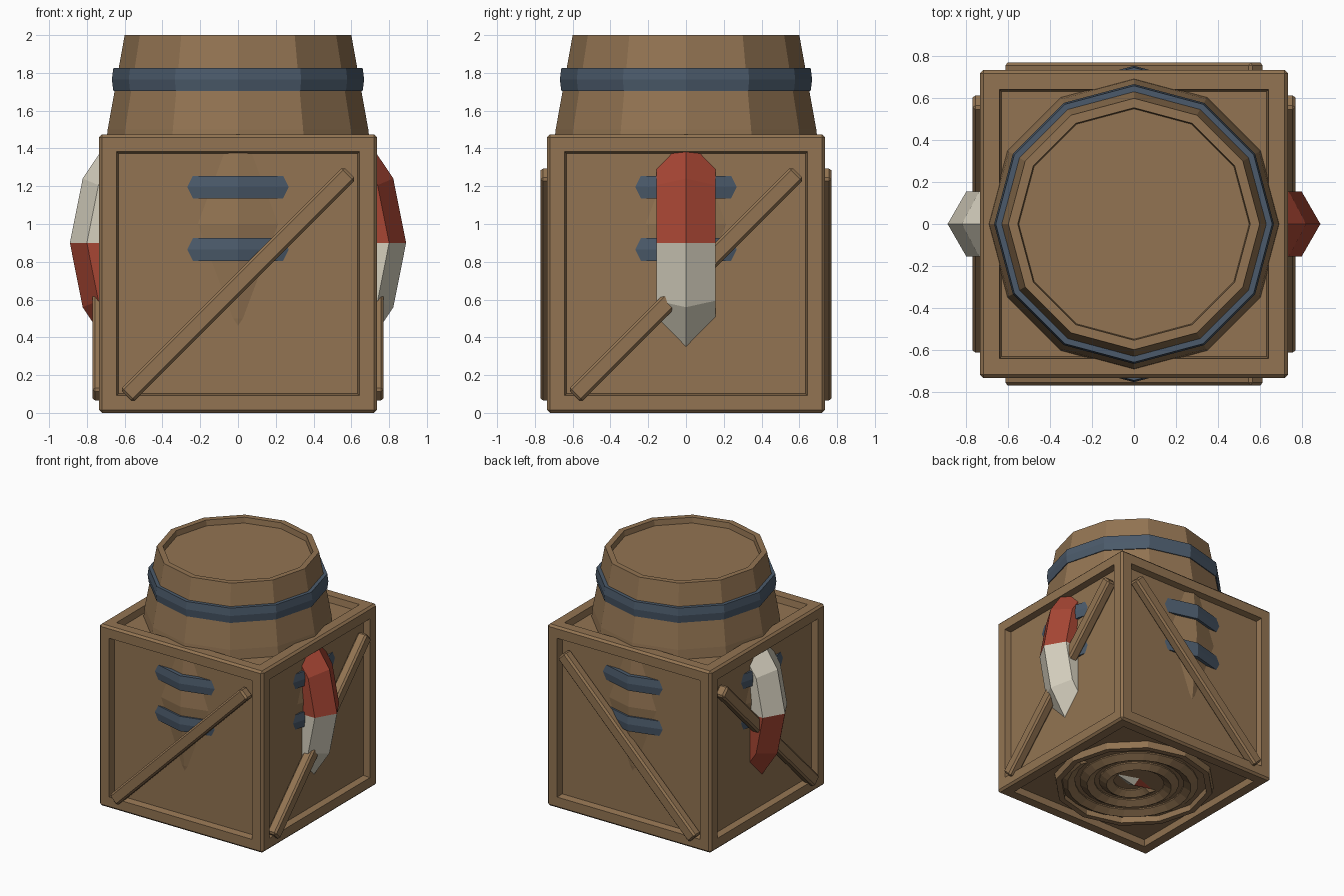
import bpy, bmesh, math
from mathutils import Matrix, Vector

if "Cube" in bpy.data.objects:
    bpy.data.objects.remove(bpy.data.objects["Cube"])

def material(name, rgb):
    m = bpy.data.materials.new(name)
    m.diffuse_color = (*rgb, 1)
    m.use_nodes = True
    m.node_tree.nodes["Principled BSDF"].inputs["Base Color"].default_value = m.diffuse_color
    return m

WOOD = material("wood brown", (0.29, 0.175, 0.085))
METAL = material("hoop steel", (0.07, 0.102, 0.145))
RED = material("float red", (0.39, 0.061, 0.034))
WHITE = material("float white", (0.67, 0.63, 0.515))

def finish(name, bm, *mats):
    bmesh.ops.recalc_face_normals(bm, faces=bm.faces[:])
    me = bpy.data.meshes.new(name)
    bm.to_mesh(me)
    bm.free()
    for m in mats:
        me.materials.append(m)
    ob = bpy.data.objects.new(name, me)
    bpy.context.collection.objects.link(ob)
    return ob

def skin(rows, close_rows, close_cols):
    """Join rows of points with quads; open row ends get capped."""
    bm = bmesh.new()
    vs = [[bm.verts.new(p) for p in r] for r in rows]
    n, k = len(vs), len(vs[0])
    for i in range(n if close_rows else n - 1):
        for j in range(k if close_cols else k - 1):
            a, b = vs[i], vs[(i + 1) % n]
            bm.faces.new((a[j], a[(j + 1) % k], b[(j + 1) % k], b[j]))
    if not close_rows:
        bm.faces.new(vs[0])
        bm.faces.new(vs[-1])
    return bm

def lathe(profile, sides, closed):
    rows = [[(r * math.cos(2 * math.pi * j / sides), r * math.sin(2 * math.pi * j / sides), z)
             for j in range(sides)] for r, z in profile]
    return skin(rows, closed, True)

# crate: bevelled box with six recessed panels
H = 1.475
bm = bmesh.new()
bmesh.ops.create_cube(bm, size=1, matrix=Matrix.Translation((0, 0, H / 2)) @ Matrix.Diagonal((1.47, 1.47, H, 1)))
bmesh.ops.bevel(bm, geom=bm.edges[:], offset=0.016, segments=1, affect='EDGES')
big = [f for f in bm.faces if f.calc_area() > 1]
bmesh.ops.inset_individual(bm, faces=big, thickness=0.108)
bmesh.ops.inset_individual(bm, faces=big, thickness=0.013, depth=-0.052)
finish("crate", bm, WOOD)

# diagonal braces on the four sides
for name, axis, s in (("front", 1, -1), ("back", 1, 1), ("left", 0, -1), ("right", 0, 1)):
    bm = bmesh.new()
    bmesh.ops.create_cube(bm, size=1, matrix=Matrix.Diagonal((1.67, 0.08, 0.095, 1)))
    bmesh.ops.bevel(bm, geom=bm.edges[:], offset=0.014, segments=1, affect='EDGES')
    bm.transform(Matrix.Translation((0, s * 0.73, 0.68)) @ Matrix.Rotation(-math.pi / 4, 4, 'Y'))
    if axis == 0:   # swap x and y for the side faces
        for v in bm.verts:
            v.co = Vector((v.co.y, v.co.x, v.co.z))
    finish(name + "_brace", bm, WOOD)

# barrel with sunken heads
finish("barrel", lathe([(0.55, 0.045), (0.555, 0), (0.6, 0), (0.69, 0.5), (0.74, 1.0),
                        (0.69, 1.5), (0.6, 2.0), (0.555, 2.0), (0.55, 1.955)], 12, False), WOOD)

# barrel hoops
for i, (z, r) in enumerate(((0.235, 0.668), (0.865, 0.755), (1.195, 0.755), (1.765, 0.668))):
    finish(f"hoop_{i + 1}", lathe([(r - 0.05, z - 0.06), (r - 0.008, z - 0.06), (r, z),
                                   (r - 0.008, z + 0.06), (r - 0.05, z + 0.06)], 12, True), METAL)

# life ring standing upright, quarters alternate red and white
rows = []
for i in range(16):
    a = 2 * math.pi * i / 16
    ring = []
    for j in range(6):
        b = math.pi * j / 3
        r = 0.71 + 0.18 * math.cos(b)
        ring.append((r * math.cos(a), 0.18 * math.sin(b), 0.9 + r * math.sin(a)))
    rows.append(ring)
bm = skin(rows, True, True)
for f in bm.faces:
    c = f.calc_center_median()
    f.material_index = 0 if c.x * (c.z - 0.9) > 0 else 1
finish("life_ring", bm, RED, WHITE)

# rope coil lying flat under the crate floor
rows = []
STEPS = 60
for i in range(STEPS + 1):
    t = i / STEPS
    a = math.pi + t * 2 * math.pi * 2.5
    c = 0.15 + 0.37 * t
    rows.append([((c + 0.065 * math.cos(b)) * math.cos(a), (c + 0.065 * math.cos(b)) * math.sin(a),
                  0.068 + 0.065 * math.sin(b)) for b in (math.pi * j / 3 + math.pi / 6 for j in range(6))])
finish("rope_coil", skin(rows, False, True), WOOD)
